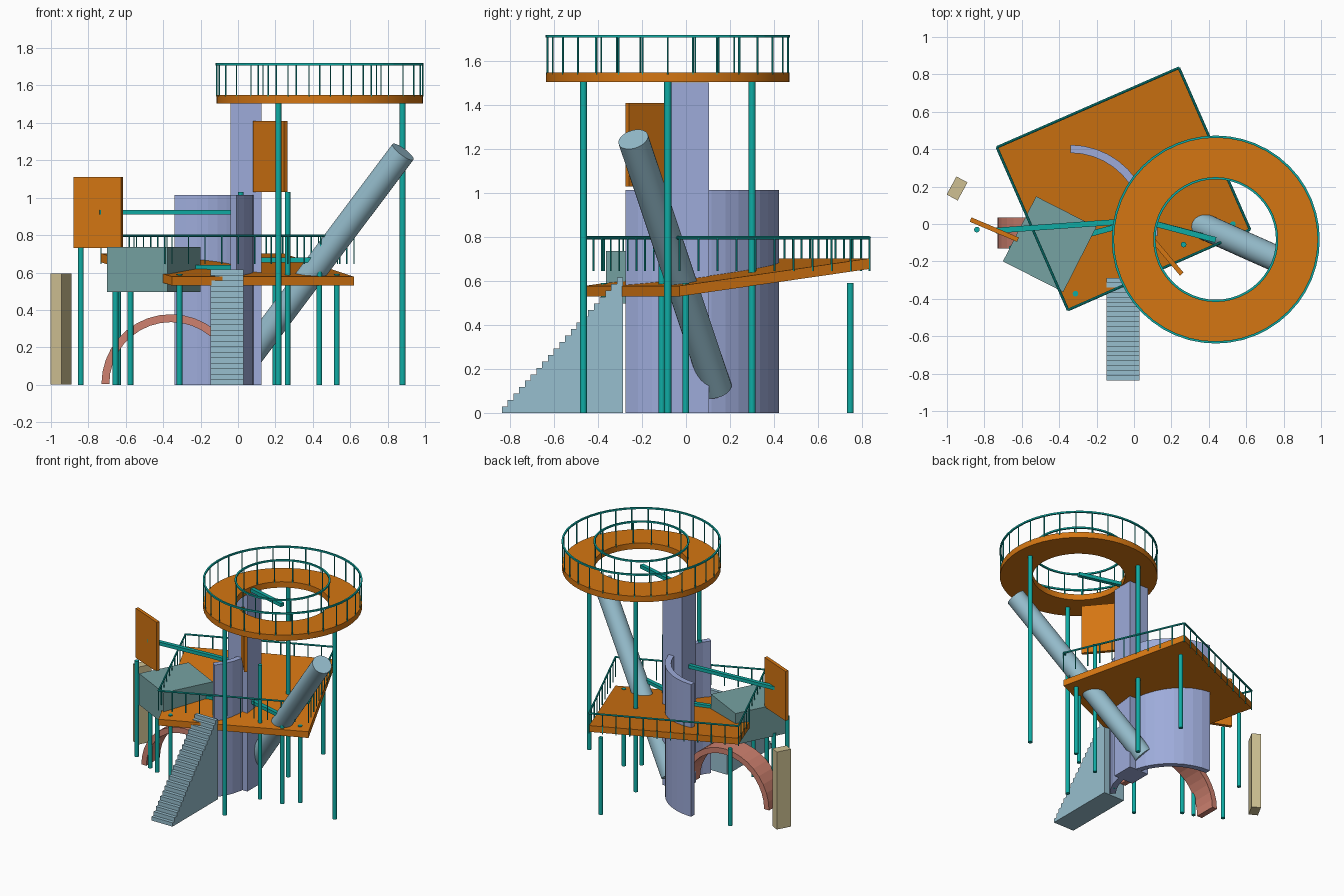
import bpy, bmesh, math
from mathutils import Vector, Matrix

cube = bpy.data.objects.get("Cube")
if cube:
    bpy.data.objects.remove(cube, do_unlink=True)


def material(name, rgb):
    m = bpy.data.materials.new(name)
    m.use_nodes = True
    m.diffuse_color = (*rgb, 1)
    m.node_tree.nodes["Principled BSDF"].inputs["Base Color"].default_value = (*rgb, 1)
    return m


ORANGE = material("orange", (0.66, 0.18, 0.006))
TEAL = material("teal", (0.005, 0.41, 0.37))
LAVENDER = material("lavender", (0.34, 0.41, 0.70))
BLUE = material("light blue", (0.31, 0.52, 0.62))
SAGE = material("grey teal", (0.18, 0.36, 0.36))
SALMON = material("salmon", (0.62, 0.22, 0.16))
TAN = material("tan", (0.62, 0.53, 0.29))


def finish(name, bm, mat, smooth=False):
    bmesh.ops.recalc_face_normals(bm, faces=bm.faces)
    me = bpy.data.meshes.new(name)
    bm.to_mesh(me)
    bm.free()
    me.materials.append(mat)
    ob = bpy.data.objects.new(name, me)
    bpy.context.collection.objects.link(ob)
    if smooth:
        bpy.ops.object.select_all(action="DESELECT")
        ob.select_set(True)
        bpy.context.view_layer.objects.active = ob
        bpy.ops.object.shade_smooth_by_angle(angle=math.radians(35))
    return ob


def add_rod(bm, a, b, r, sides):
    a, b = Vector(a), Vector(b)
    d = b - a
    rot = d.to_track_quat("Z", "Y").to_matrix().to_4x4()
    bmesh.ops.create_cone(bm, cap_ends=True, segments=sides, radius1=r, radius2=r,
                          depth=d.length, matrix=Matrix.Translation((a + b) / 2) @ rot)


def rod(name, a, b, r, mat, sides=16):
    bm = bmesh.new()
    add_rod(bm, a, b, r, sides)
    return finish(name, bm, mat, True)


def box(name, centre, size, angle, mat):
    bm = bmesh.new()
    place = Matrix.Translation(centre) @ Matrix.Rotation(math.radians(angle), 4, "Z")
    bmesh.ops.create_cube(bm, size=1, matrix=place @ Matrix.Diagonal((*size, 1)))
    return finish(name, bm, mat)


def arc(name, centre, r0, r1, h0, h1, a0, a1, n, mat, upright=False, smooth=False):
    """Rectangular section swept round the z axis, or round y when upright."""
    bm = bmesh.new()
    closed = a1 - a0 >= 360
    rows = []
    for i in range(n if closed else n + 1):
        t = math.radians(a0 + (a1 - a0) * i / n)
        row = []
        for r, h in ((r0, h0), (r1, h0), (r1, h1), (r0, h1)):
            u, v = r * math.cos(t), r * math.sin(t)
            row.append(bm.verts.new(Vector(centre) + Vector((u, h, v) if upright else (u, v, h))))
        rows.append(row)
    for i in range(n):
        p, q = rows[i], rows[(i + 1) % len(rows)]
        for k in range(4):
            j = (k + 1) % 4
            bm.faces.new((p[k], p[j], q[j], q[k]))
    if not closed:
        bm.faces.new(rows[0])
        bm.faces.new(rows[-1])
    return finish(name, bm, mat, smooth)


# Upper ring platform with inner and outer railings on three tall posts
HUB = Vector((0.437, -0.083, 0))
arc("ring_platform", HUB, 0.325, 0.553, 1.505, 1.55, 0, 360, 48, ORANGE, smooth=True)
for label, radius, count in (("outer", 0.55, 30), ("inner", 0.328, 16)):
    arc(label + "_ring_rail", HUB, radius - 0.006, radius + 0.006, 1.708, 1.72, 0, 360, 48, TEAL)
    bm = bmesh.new()
    for i in range(count):
        foot = HUB + Matrix.Rotation(math.tau * i / count, 3, "Z") @ Vector((radius, 0, 1.54))
        add_rod(bm, foot, foot + Vector((0, 0, 0.17)), 0.004, 6)
    finish(label + "_ring_balusters", bm, TEAL)
for i in range(3):
    p = HUB + Matrix.Rotation(math.tau * i / 3, 3, "Z") @ Vector((0.443, 0, 0))
    rod("tall_post", p, p + Vector((0, 0, 1.51)), 0.016, TEAL)

# Tilted square deck
corners = [Vector(c) for c in ((-0.353, -0.46, 0.53), (0.62, -0.03, 0.53),
                               (0.24, 0.835, 0.655), (-0.733, 0.41, 0.655))]
bm = bmesh.new()
low = [bm.verts.new(c) for c in corners]
high = [bm.verts.new(c + Vector((0, 0, 0.048))) for c in corners]
bm.faces.new(low)
bm.faces.new(high)
for i in range(4):
    j = (i + 1) % 4
    bm.faces.new((low[i], low[j], high[j], high[i]))
finish("deck", bm, ORANGE)

# Level railing round the deck, and the deck posts
bars, rails = bmesh.new(), bmesh.new()
middle = sum(corners, Vector()) / 4
for i in range(4):
    a, b = corners[i].copy(), corners[(i + 1) % 4].copy()
    a.z = b.z = 0.797
    add_rod(rails, a, b, 0.007, 8)
    count = 11 if i % 2 == 0 else 10
    for k in range(count):
        top = a.lerp(b, k / count)
        add_rod(bars, top - Vector((0, 0, 0.152)), top, 0.004, 6)
    foot = corners[i].lerp(middle, 0.135)
    foot.z = 0
    rod("deck_post", foot, foot + Vector((0, 0, 0.592)), 0.015, TEAL)
finish("deck_rail", rails, TEAL)
finish("deck_balusters", bars, TEAL)

# Other posts
for x, y, h in ((-0.84, -0.03, 0.735), (0.265, -0.11, 1.03), (0.435, -0.083, 0.66),
                (-0.655, -0.13, 0.52), (-0.575, -0.16, 0.52), (0.015, -0.19, 1.03)):
    rod("post", (x, y, 0), (x, y, h), 0.015, TEAL)

# Tower shaft and curved wall
box("tower", (0.0425, 0.02, 0.752), (0.165, 0.17, 1.505), 0, LAVENDER)
arc("curved_wall", (-0.34, -0.005, 0), 0.385, 0.428, 0, 1.015, -39, 90, 14, LAVENDER)

# Level beams that tie the parts to the tower
for a, b, z in (((-0.74, -0.035), (0.04, 0.02), 0.922), ((-0.45, -0.11), (0.04, 0.02), 0.628),
                ((0.04, 0.02), (0.42, -0.078), 0.667), ((0.04, 0.02), (0.437, -0.085), 1.525)):
    a, b = Vector((*a, z)), Vector((*b, z))
    d = b - a
    box("beam", (a + b) / 2, (d.length, 0.03, 0.026), math.degrees(math.atan2(d.y, d.x)), TEAL)

# Hanging panels, cabin block and standing slab
box("side_panel", (-0.747, -0.03, 0.92), (0.275, 0.025, 0.38), -23, ORANGE)
box("tower_panel", (0.173, -0.17, 1.22), (0.255, 0.025, 0.38), -50, ORANGE)
box("cabin_block", (-0.451, -0.108, 0.617), (0.362, 0.39, 0.24), -27, SAGE)
box("standing_slab", (-0.946, 0.19, 0.298), (0.067, 0.11, 0.595), -28.5, TAN)

# Arch
arc("arch", (-0.358, 0, 0.005), 0.33, 0.372, -0.13, 0.035, 0, 180, 18, SALMON, upright=True)

# Slide tube
rod("slide_tube", (0.03, 0.14, 0.11), (0.882, -0.24, 1.245), 0.07, BLUE, 32)

# Solid staircase
steps, start, run, rise = 21, -0.838, 0.0262, 0.0293
profile = [(start, 0)]
for i in range(steps):
    profile += [(start + run * i, rise * (i + 1)), (start + run * (i + 1), rise * (i + 1))]
profile.append((start + run * steps, 0))
bm = bmesh.new()
side = bm.faces.new([bm.verts.new((-0.148, y, z)) for y, z in profile])
grown = bmesh.ops.extrude_face_region(bm, geom=[side], use_keep_orig=True)
bmesh.ops.translate(bm, vec=(0.178, 0, 0),
                    verts=[v for v in grown["geom"] if isinstance(v, bmesh.types.BMVert)])
finish("staircase", bm, BLUE)
